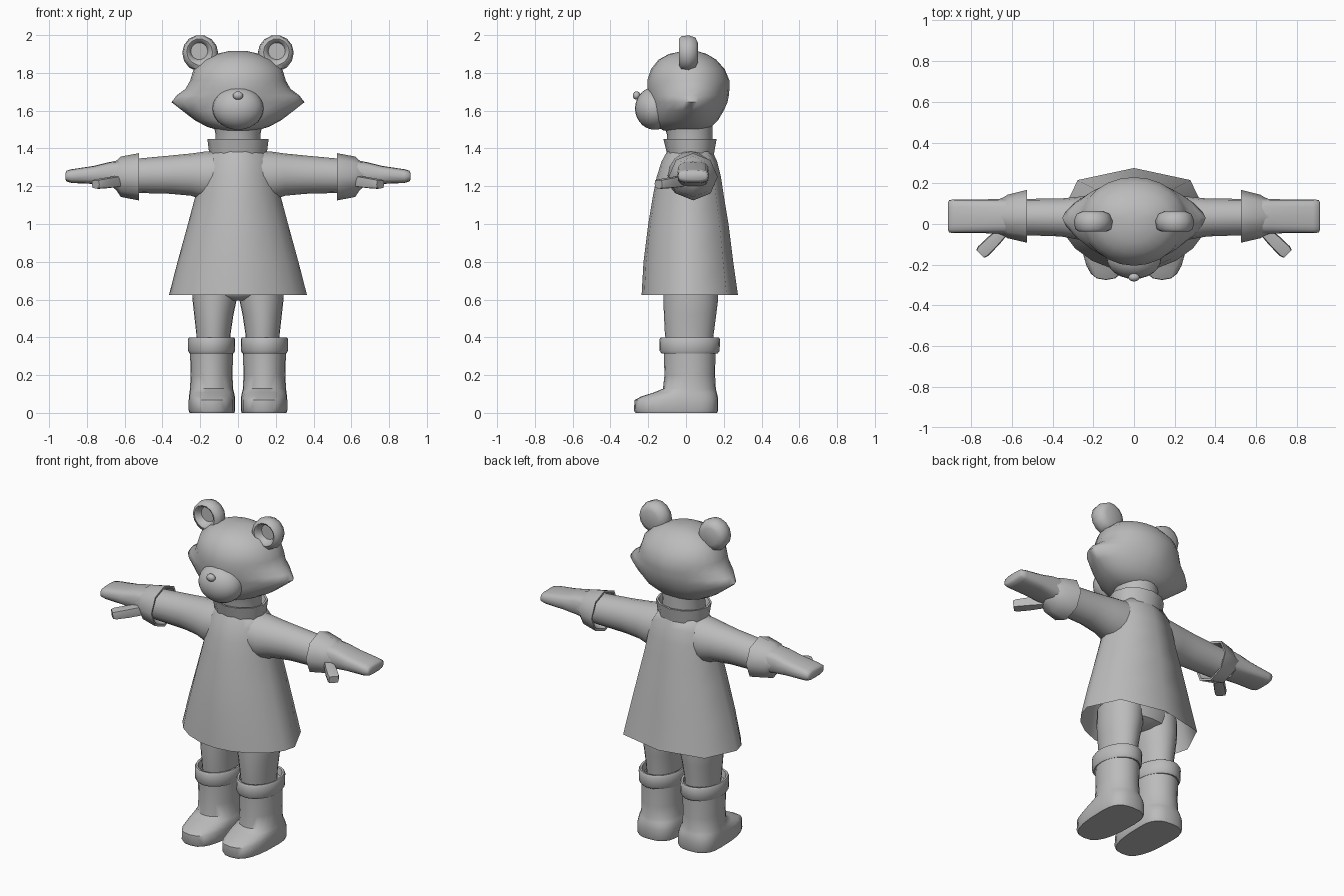
import bpy, bmesh, math
from mathutils import Vector, Matrix

grey = bpy.data.materials.new("plain grey")
grey.diffuse_color = (0.5, 0.5, 0.5, 1)


def angles(n):
    return [2 * math.pi * i / n for i in range(n)]


def spow(c, p):
    return math.copysign(abs(c) ** (2 / p), c) if abs(c) > 1e-6 else 0.0


def finish(name, bm, mirror, sharp, matrix=None):
    if matrix:
        bm.transform(matrix)
    bmesh.ops.recalc_face_normals(bm, faces=bm.faces)
    me = bpy.data.meshes.new(name)
    bm.to_mesh(me)
    bm.free()
    me.materials.append(grey)
    me.shade_smooth()
    me.set_sharp_from_angle(angle=math.radians(sharp))
    ob = bpy.data.objects.new(name, me)
    bpy.context.collection.objects.link(ob)
    if mirror:
        ob.modifiers.new("mirror", "MIRROR").use_mirror_merge = False
    return ob


def loft(name, rings, axis="z", ang=None, mid=None, pf=2, pb=2, caps=(True, True),
         mirror=False, sharp=50, matrix=None):
    """Rings: (height, u centre, u half width, v low, v high[, power])."""
    bm = bmesh.new()
    ang = ang or angles(24)
    loops = []
    for r in rings:
        h, cu, w, v0, v1 = r[:5]
        cv = (v0 + v1) / 2 if mid is None else mid
        loop = []
        for a in ang:
            c, s = math.cos(a), math.sin(a)
            p = r[5] if len(r) > 5 else (pb if s > 0 else pf)
            u = cu + w * spow(c, p)
            v = cv + (v1 - cv if s > 0 else cv - v0) * spow(s, p)
            co = {"z": (u, v, h), "x": (h, u, v), "y": (u, h, v)}[axis]
            loop.append(bm.verts.new(co))
        loops.append(loop)
    n = len(ang)
    for a, b in zip(loops, loops[1:]):
        for i in range(n):
            j = (i + 1) % n
            bm.faces.new((a[i], a[j], b[j], b[i]))
    if caps[0]:
        bm.faces.new(loops[0])
    if caps[1]:
        bm.faces.new(loops[-1])
    return finish(name, bm, mirror, sharp, matrix)


def ball(name, centre, radii):
    bm = bmesh.new()
    bmesh.ops.create_uvsphere(bm, u_segments=24, v_segments=14, radius=1)
    return finish(name, bm, False, 60,
                  Matrix.Translation(centre) @ Matrix.Diagonal((*radii, 1)))


# Head with pointed cheeks, muzzle, nose and neck
loft("head", [
    (1.495, 0, .10, -.12, .09), (1.515, 0, .165, -.15, .135),
    (1.55, 0, .23, -.17, .17), (1.60, 0, .295, -.185, .20, 1.75),
    (1.645, 0, .352, -.197, .22, 1.5), (1.68, 0, .325, -.205, .227, 1.6),
    (1.715, 0, .278, -.205, .23, 1.8), (1.76, 0, .253, -.205, .23),
    (1.82, 0, .235, -.185, .205), (1.87, 0, .18, -.145, .16),
    (1.90, 0, .115, -.09, .11), (1.915, 0, .05, -.02, .06)], mid=.03, sharp=75)
ball("muzzle", (0, -.165, 1.612), (.135, .105, .113))
ball("nose", (0, -.262, 1.68), (.027, .02, .022))
loft("neck", [(1.36, 0, .125, -.10, .14), (1.47, 0, .118, -.10, .14),
              (1.53, 0, .13, -.12, .14)])

# Round ears with a hollow front
ear_tilt = Matrix.Translation((.205, 0, 1.915)) @ Matrix.Rotation(math.radians(25), 4, "Y")
loft("ear", [
    (.0, 0, .045, -.045, .045), (-.03, 0, .056, -.058, .056),
    (-.037, 0, .068, -.075, .066), (-.025, 0, .088, -.10, .08),
    (.015, 0, .095, -.11, .085), (.05, 0, .08, -.09, .073),
    (.063, 0, .05, -.06, .045)], axis="y", ang=angles(14), mirror=True,
    matrix=ear_tilt)

# Flared coat, open at the hem, faceted at the back
hem = [math.pi * i / 4 for i in range(4)] + [math.pi * (1 + i / 10) for i in range(10)]
loft("coat", [
    (.625, 0, .365, -.235, .275), (.80, 0, .32, -.225, .25),
    (1.0, 0, .265, -.20, .225), (1.15, 0, .225, -.175, .20),
    (1.25, 0, .205, -.155, .185), (1.33, 0, .185, -.13, .165),
    (1.385, 0, .15, -.10, .14)], ang=hem, mid=.03, pf=1.85, pb=2.5,
    caps=(False, True), sharp=60)
loft("collar", [
    (1.37, 0, .152, -.10, .148), (1.45, 0, .162, -.12, .162),
    (1.45, 0, .15, -.11, .15), (1.40, 0, .13, -.09, .13)],
    ang=angles(12), caps=(False, False))

# Sleeves, gloves with flared cuffs, thumbs
eight = angles(8)
loft("sleeve", [
    (.08, .025, .125, 1.13, 1.39), (.18, .025, .12, 1.125, 1.383),
    (.25, .028, .108, 1.15, 1.373), (.36, .032, .093, 1.16, 1.362),
    (.60, .035, .088, 1.166, 1.34)], axis="x", ang=angles(16), mirror=True)
loft("glove_cuff", [
    (.60, .036, .085, 1.16, 1.34), (.527, .038, .118, 1.14, 1.36),
    (.525, .038, .130, 1.125, 1.375), (.62, .037, .107, 1.143, 1.357),
    (.645, .037, .092, 1.18, 1.335), (.67, .037, .083, 1.20, 1.33)],
    axis="x", ang=eight, mirror=True, sharp=55)
loft("hand", [
    (.62, .038, .085, 1.195, 1.335), (.68, .038, .084, 1.203, 1.328),
    (.76, .038, .083, 1.212, 1.308), (.88, .038, .083, 1.217, 1.29),
    (.907, .038, .08, 1.225, 1.283), (.914, .038, .068, 1.235, 1.27)],
    axis="x", ang=angles(16), pf=3.2, pb=3.2, mirror=True, sharp=55)
base, tip = Vector((.62, -.015, 1.228)), Vector((.755, -.147, 1.21))
thumb_place = Matrix.Translation(base) @ (tip - base).to_track_quat("Z", "Y").to_matrix().to_4x4()
loft("thumb", [
    (0, 0, .024, -.03, .03), (.10, 0, .033, -.029, .029),
    (.17, 0, .034, -.026, .026), (.188, 0, .028, -.022, .022)],
    ang=angles(8), pf=5, pb=5, mirror=True, sharp=45, matrix=thumb_place)

# Legs and hips
loft("leg", [
    (.34, .13, .088, -.10, .14), (.42, .13, .091, -.112, .147),
    (.52, .128, .104, -.117, .16), (.60, .124, .117, -.12, .17),
    (.70, .12, .12, -.12, .17)], mirror=True)
loft("hips", [
    (.595, 0, .05, -.07, .11), (.625, 0, .20, -.115, .165),
    (.68, 0, .24, -.125, .175), (.80, 0, .23, -.125, .175)])

# Boots with a rolled top band
loft("boot", [
    (0, .138, .118, -.268, .165, 2.7), (.012, .138, .123, -.275, .17, 2.7),
    (.068, .138, .123, -.273, .17, 2.7), (.088, .138, .121, -.235, .168, 2.5),
    (.108, .139, .118, -.17, .163, 2.3), (.128, .14, .114, -.122, .158),
    (.20, .14, .111, -.114, .154), (.33, .14, .114, -.118, .156)],
    mid=.03, mirror=True, sharp=55)
loft("boot_band", [
    (.32, .14, .10, -.11, .15), (.315, .14, .117, -.13, .168),
    (.328, .14, .124, -.139, .178), (.39, .14, .125, -.14, .18),
    (.40, .14, .119, -.134, .174), (.398, .14, .107, -.122, .162),
    (.36, .14, .098, -.113, .153)], caps=(False, False), mirror=True)
